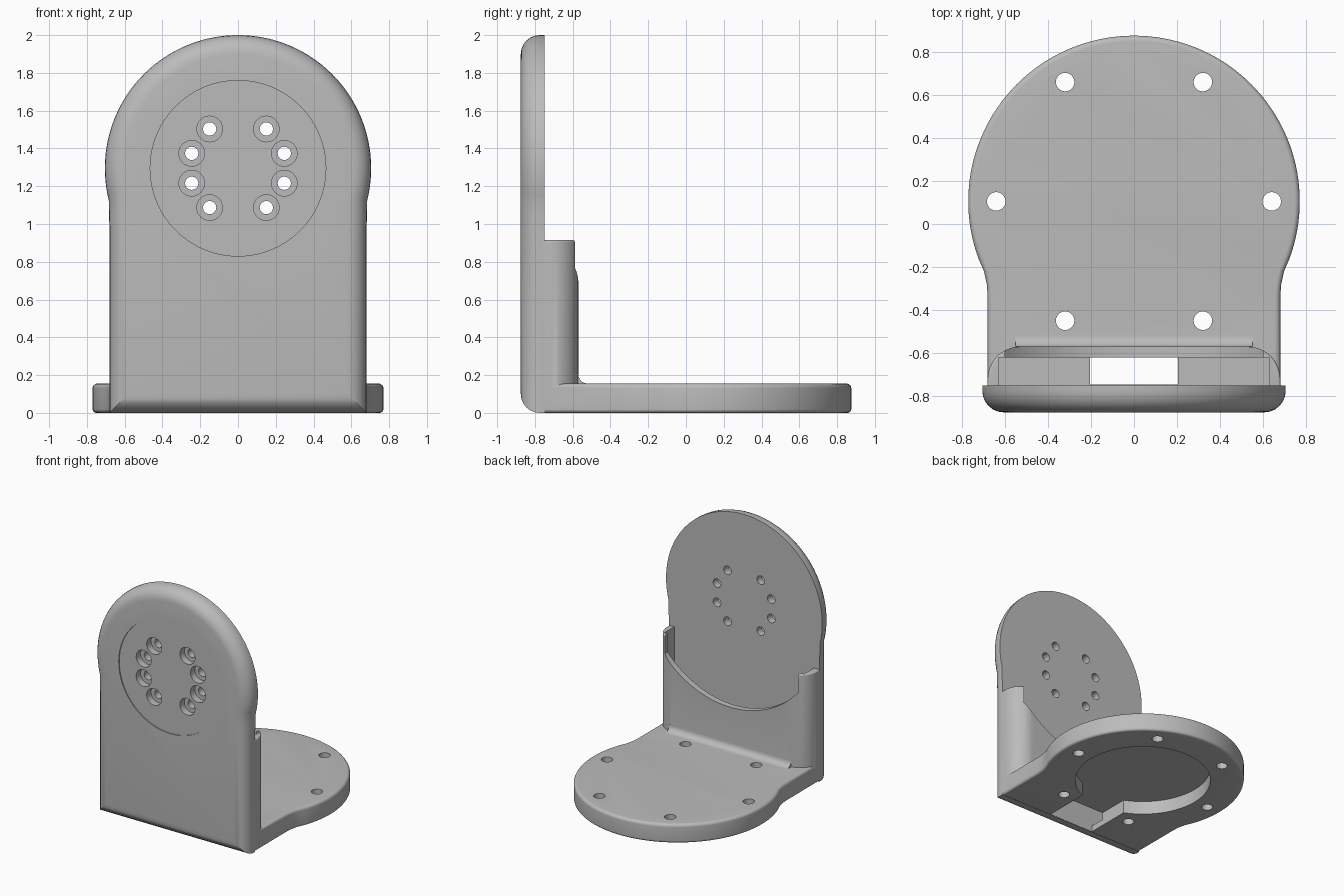
import bpy, bmesh
from math import sin, cos, pi, sqrt, radians

cube = bpy.data.objects.get("Cube")
if cube:
    bpy.data.objects.remove(cube)

grey = bpy.data.materials.new("plain_grey")
grey.use_nodes = True
grey.diffuse_color = (0.5, 0.5, 0.5, 1)
grey.node_tree.nodes["Principled BSDF"].inputs["Base Color"].default_value = (0.5, 0.5, 0.5, 1)

PLACE = {
    "x": lambda u, v, t: (t, u, v),
    "y": lambda u, v, t: (u, t, v),
    "z": lambda u, v, t: (u, v, t),
}


def prism(name, points, axis, start, end, bevel_start=0, bevel_end=0):
    """Extrude a 2D outline along an axis, optionally rounding its end rims."""
    bm = bmesh.new()
    low = [bm.verts.new(PLACE[axis](u, v, start)) for u, v in points]
    high = [bm.verts.new(PLACE[axis](u, v, end)) for u, v in points]
    cap_low, cap_high = bm.faces.new(low), bm.faces.new(high)
    n = len(points)
    for i in range(n):
        j = (i + 1) % n
        bm.faces.new((low[i], low[j], high[j], high[i]))
    bmesh.ops.recalc_face_normals(bm, faces=bm.faces)
    rims = [(list(cap_low.edges), bevel_start), (list(cap_high.edges), bevel_end)]
    for edges, size in rims:
        if size:
            bmesh.ops.bevel(bm, geom=edges, offset=size, segments=6,
                            profile=0.5, affect='EDGES', clamp_overlap=False)
    bmesh.ops.recalc_face_normals(bm, faces=bm.faces)
    mesh = bpy.data.meshes.new(name)
    bm.to_mesh(mesh)
    bm.free()
    mesh.materials.append(grey)
    obj = bpy.data.objects.new(name, mesh)
    bpy.context.collection.objects.link(obj)
    return obj


def arc(cx, cy, r, a, b, n):
    angles = [radians(a + (b - a) * i / n) for i in range(n + 1)]
    return [(cx + r * cos(t), cy + r * sin(t)) for t in angles]


def circle(cx, cy, r, n=32):
    return arc(cx, cy, r, 0, 360, n)[:-1]


def rect(u0, u1, v0, v1):
    return [(u0, v0), (u1, v0), (u1, v1), (u0, v1)]


def mirrored(half):
    """Close a right-hand outline with its reflection."""
    return half + [(-u, v) for u, v in reversed(half) if abs(u) > 1e-6]


def combine(target, tool, operation):
    mod = target.modifiers.new("combine", 'BOOLEAN')
    mod.operation, mod.solver, mod.object = operation, 'EXACT', tool
    bpy.context.view_layer.objects.active = target
    bpy.ops.object.modifier_apply(modifier=mod.name)
    bpy.data.objects.remove(tool)


def cut(*args):
    combine(bracket, prism("cutter", *args), 'DIFFERENCE')


# Upright plate with a rounded head and softened front rim
AXIS_Z = 1.295
upright = [(0.68, 0), (0.68, 0.98), (0.683, 1.03)] + arc(0, AXIS_Z, 0.705, -14, 90, 40)
bracket = prism("angle_bracket", mirrored(upright), "y", -0.875, -0.75, bevel_start=0.1)

# Disc-shaped base narrowing toward the upright
BASE_Y = 0.105
neck = [(0.68, -0.76), (0.68, -0.33), (0.684, -0.28), (0.697, -0.22)]
base = prism("base", mirrored(neck + arc(0, BASE_Y, 0.77, -20, 90, 44)),
             "z", 0, 0.155, 0.02, 0.025)
combine(bracket, base, 'UNION')

# Riser housing behind the upright, and the fillet at its foot
riser = [(0.68, -0.76)] + arc(0.53, -0.72, 0.15, 0, 90, 10)
combine(bracket, prism("riser", mirrored(riser), "z", 0.06, 0.915, bevel_end=0.012), 'UNION')
fillet = [(-0.59, 0.13), (-0.59, 0.205)] + arc(-0.52, 0.205, 0.05, 180, 270, 8) + [(-0.52, 0.13)]
combine(bracket, prism("fillet", fillet, "x", -0.55, 0.55), 'UNION')

# Curved clearance through the housing wall, leaving a tab on each side
dip = [(0.6 * i / 24, AXIS_Z - sqrt(0.64 - (0.6 * i / 24) ** 2)) for i in range(25)]
cut(mirrored(dip + [(0.6, 1.1)]), "y", -0.75, -0.4)

# Hollow inside the housing
cut(rect(-0.63, 0.63, -0.75, -0.62), "z", 0.05, 1.1)

# Underside recess, cable channel and slot
cut(circle(0, BASE_Y, 0.515, 72), "z", -0.1, 0.11)
cut(rect(-0.205, 0.205, -0.745, -0.3), "z", -0.1, 0.11)

# Ring of mounting holes in the base
for k in range(6):
    a = k * pi / 3
    cut(circle(0.64 * cos(a), BASE_Y + 0.64 * sin(a), 0.043), "z", -0.1, 0.3)

# Shallow round seat and counterbored screw holes in the upright
cut(circle(0, AXIS_Z, 0.465, 64), "y", -1, -0.867)
for side in (-1, 1):
    for x, dz in ((0.15, 0.208), (0.245, 0.079), (0.245, -0.079), (0.15, -0.208)):
        cut(circle(side * x, AXIS_Z + dz, 0.068), "y", -1, -0.81)
        cut(circle(side * x, AXIS_Z + dz, 0.035), "y", -1, -0.6)

# Smooth curved surfaces, keep machined edges crisp
bpy.ops.object.select_all(action='DESELECT')
bracket.select_set(True)
bpy.context.view_layer.objects.active = bracket
bpy.ops.object.shade_smooth_by_angle(angle=radians(30))
